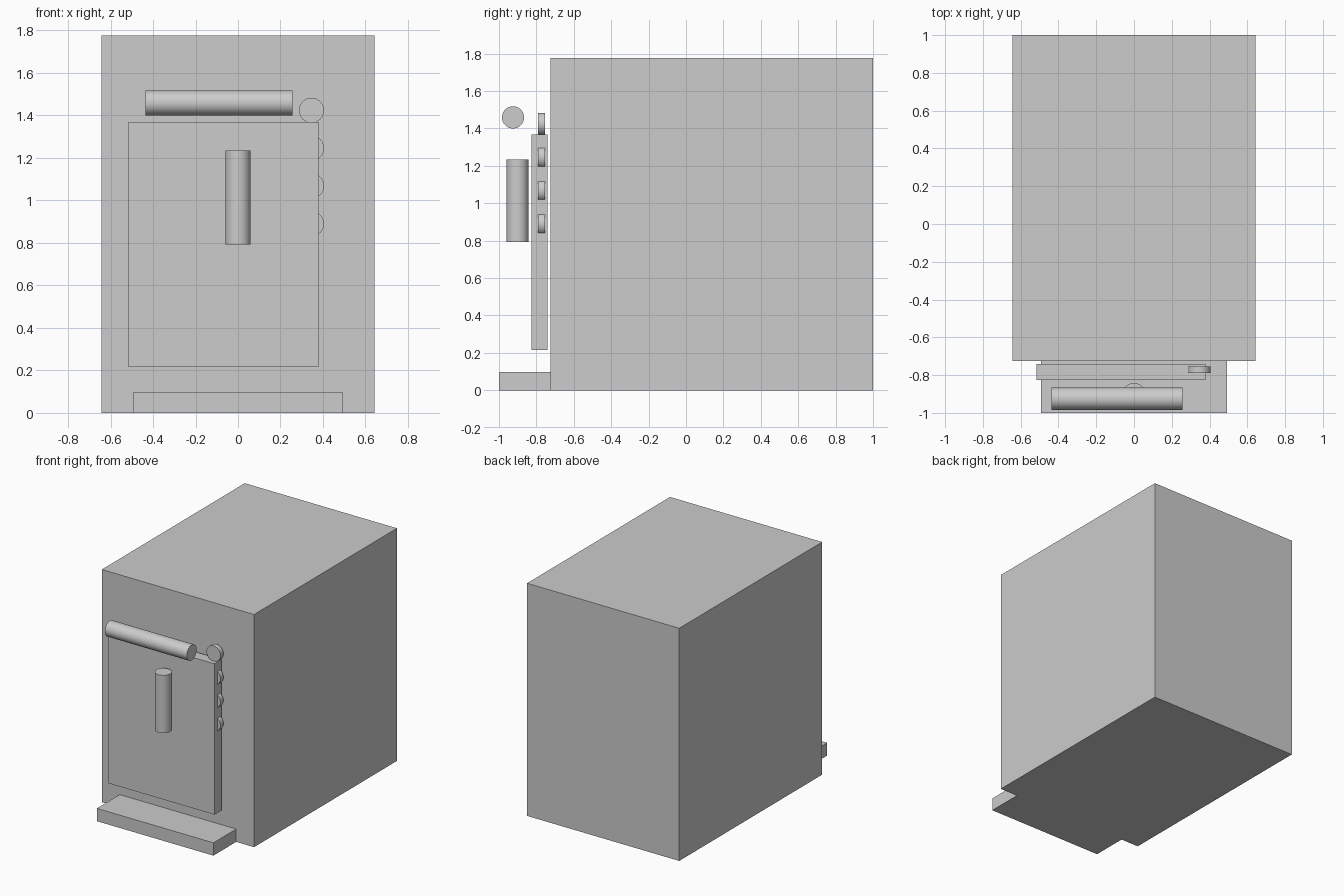
import bpy
import math

if "Cube" in bpy.data.objects:
    bpy.data.objects.remove(bpy.data.objects["Cube"])

grey = bpy.data.materials.new("light_grey")
grey.diffuse_color = (0.604, 0.604, 0.604, 1)
grey.use_nodes = True
grey.node_tree.nodes["Principled BSDF"].inputs["Base Color"].default_value = grey.diffuse_color


def box(name, lo, hi):
    """Box between two opposite corners."""
    bpy.ops.mesh.primitive_cube_add(size=1, location=[(a + b) / 2 for a, b in zip(lo, hi)])
    ob = bpy.context.object
    ob.name = name
    ob.scale = [b - a for a, b in zip(lo, hi)]
    bpy.ops.object.transform_apply(location=False, rotation=False, scale=True)
    ob.data.materials.append(grey)


def rod(name, centre, length, rotation=(0, 0, 0), radius=0.059):
    """Capped smooth cylinder."""
    bpy.ops.mesh.primitive_cylinder_add(vertices=64, radius=radius, depth=length,
                                        location=centre, rotation=rotation)
    ob = bpy.context.object
    ob.name = name
    bpy.ops.object.shade_smooth_by_angle(angle=math.radians(30))
    ob.data.materials.append(grey)


# Cabinet and front step
box("cabinet", (-0.643, -0.725, 0), (0.643, 1.0, 1.777))
box("front_step", (-0.492, -1.0, 0), (0.492, -0.725, 0.098))

# Door panel, floating just in front of the cabinet
box("door", (-0.516, -0.825, 0.216), (0.379, -0.74, 1.368))

# Handles
rod("top_bar", (-0.09, -0.925, 1.459), 0.692, (0, math.pi / 2, 0))
rod("door_handle", (0, -0.901, 1.014), 0.442)

# Column of round knobs along the door edge
for i in range(4):
    rod(f"knob_{i + 1}", (0.346, -0.772, 1.424 - 0.178 * i), 0.036, (math.pi / 2, 0, 0))
